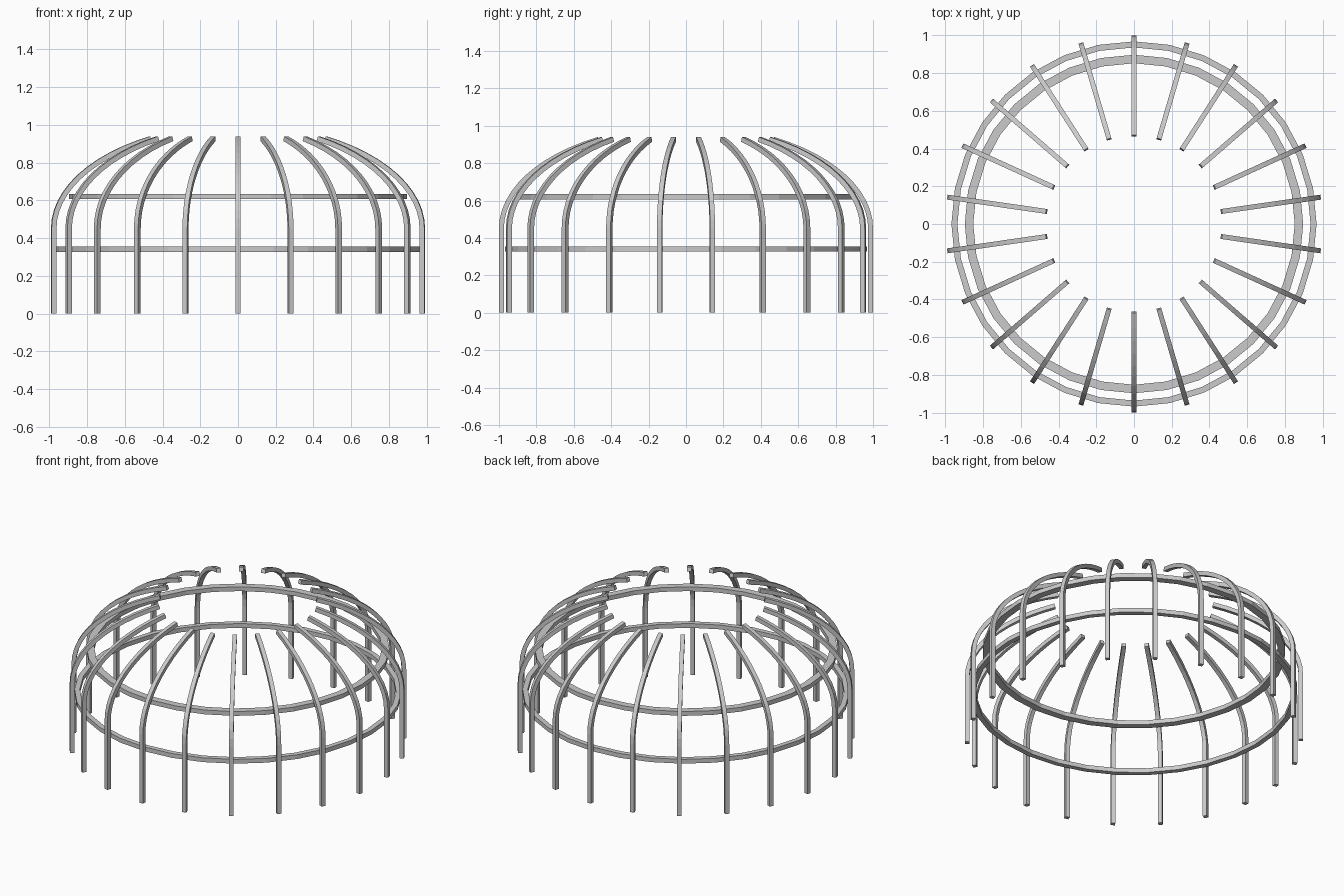
import bpy, bmesh, math

if "Cube" in bpy.data.objects:
    bpy.data.objects.remove(bpy.data.objects["Cube"])

RIBS = 22
W = 0.026          # rib width and thickness

def make_object(name, bm):
    bmesh.ops.recalc_face_normals(bm, faces=bm.faces)
    me = bpy.data.meshes.new(name)
    bm.to_mesh(me)
    bm.free()
    ob = bpy.data.objects.new(name, me)
    bpy.context.collection.objects.link(ob)
    return ob

# rib path (outer edge): straight post, then an elliptical arc, with inward normals
END = math.acos(0.472)
path = [(1.0, 0.0, -1.0, 0.0)]
for i in range(13):
    t = END * i / 12
    nx, nz = -0.555 * math.cos(t), -math.sin(t)
    n = math.hypot(nx, nz)
    path.append((math.cos(t), 0.45 + 0.555 * math.sin(t), nx / n, nz / n))

def rib(name, angle):
    bm = bmesh.new()
    c, s = math.cos(angle), math.sin(angle)
    loops = []
    for r, z, nr, nz in path:
        loop = []
        for depth, side in ((0, -1), (0, 1), (W, 1), (W, -1)):
            x, y = r + nr * depth, side * W / 2
            loop.append(bm.verts.new((x * c - y * s, x * s + y * c, z + nz * depth)))
        loops.append(loop)
    for a, b in zip(loops, loops[1:]):
        for k in range(4):
            bm.faces.new((a[k], a[(k + 1) % 4], b[(k + 1) % 4], b[k]))
    bm.faces.new(loops[0])
    bm.faces.new(loops[-1])
    make_object(name, bm)

def hoop(name, r_in, r_out, z0, z1, n=32):
    bm = bmesh.new()
    loops = []
    for i in range(n):
        a = 2 * math.pi * i / n
        loops.append([bm.verts.new((r * math.cos(a), r * math.sin(a), z))
                      for r, z in ((r_in, z0), (r_out, z0), (r_out, z1), (r_in, z1))])
    for i in range(n):
        a, b = loops[i], loops[(i + 1) % n]
        for k in range(4):
            bm.faces.new((a[k], a[(k + 1) % 4], b[(k + 1) % 4], b[k]))
    make_object(name, bm)

# curved ribs around the dome
for i in range(RIBS):
    rib(f"rib_{i + 1}", math.pi / 2 + 2 * math.pi * i / RIBS)

# two horizontal hoops inside the ribs
hoop("lower_hoop", 0.936, 0.968, 0.327, 0.355)
hoop("upper_hoop", 0.852, 0.897, 0.606, 0.634)
